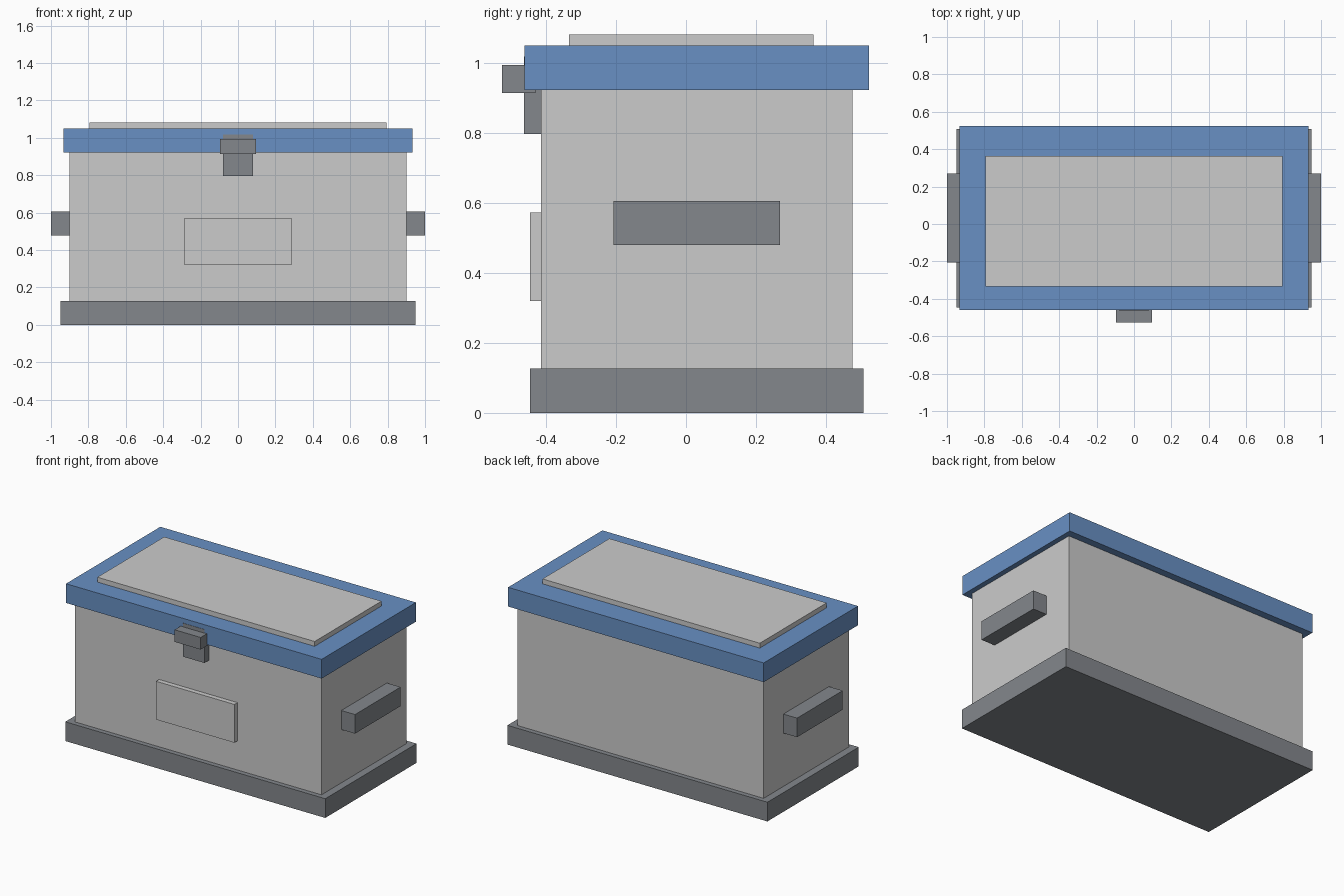
import bpy, bmesh
from mathutils import Vector

if "Cube" in bpy.data.objects:
    bpy.data.objects.remove(bpy.data.objects["Cube"])


def material(name, rgb):
    m = bpy.data.materials.new(name)
    m.diffuse_color = (*rgb, 1.0)
    m.use_nodes = True
    m.node_tree.nodes["Principled BSDF"].inputs["Base Color"].default_value = m.diffuse_color
    return m


BLUE = material("blue_paint", (0.14, 0.28, 0.55))
DARK = material("dark_metal", (0.23, 0.245, 0.265))


def box(name, x, y, z, mat=None):
    """Box spanning the (min, max) pairs given for each axis."""
    lo, hi = (Vector(c) for c in zip(x, y, z))
    bm = bmesh.new()
    bmesh.ops.create_cube(bm, size=1.0)
    bmesh.ops.scale(bm, vec=hi - lo, verts=bm.verts)
    mesh = bpy.data.meshes.new(name)
    bm.to_mesh(mesh)
    bm.free()
    if mat:
        mesh.materials.append(mat)
    ob = bpy.data.objects.new(name, mesh)
    ob.location = (lo + hi) / 2
    bpy.context.collection.objects.link(ob)
    return ob


# Main chest, from the ground up
box("base", (-0.95, 0.95), (-0.446, 0.507), (0, 0.127), DARK)
box("body", (-0.90, 0.90), (-0.414, 0.475), (0.127, 0.922))
box("lid", (-0.934, 0.934), (-0.461, 0.523), (0.922, 1.049), BLUE)
box("lid_panel", (-0.794, 0.794), (-0.334, 0.364), (1.049, 1.081))

# Front label plate
box("front_plate", (-0.286, 0.286), (-0.446, -0.414), (0.319, 0.572))

# Latch: flat tongue with a thicker clasp over the lid edge
box("latch_plate", (-0.079, 0.079), (-0.463, -0.414), (0.797, 1.018), DARK)
box("latch_clasp", (-0.095, 0.095), (-0.526, -0.43), (0.914, 0.994), DARK)

# Side handles
for side, s in (("left", -1), ("right", 1)):
    box(f"{side}_handle", sorted((s * 0.90, s * 1.0)), (-0.207, 0.269), (0.479, 0.605), DARK)
